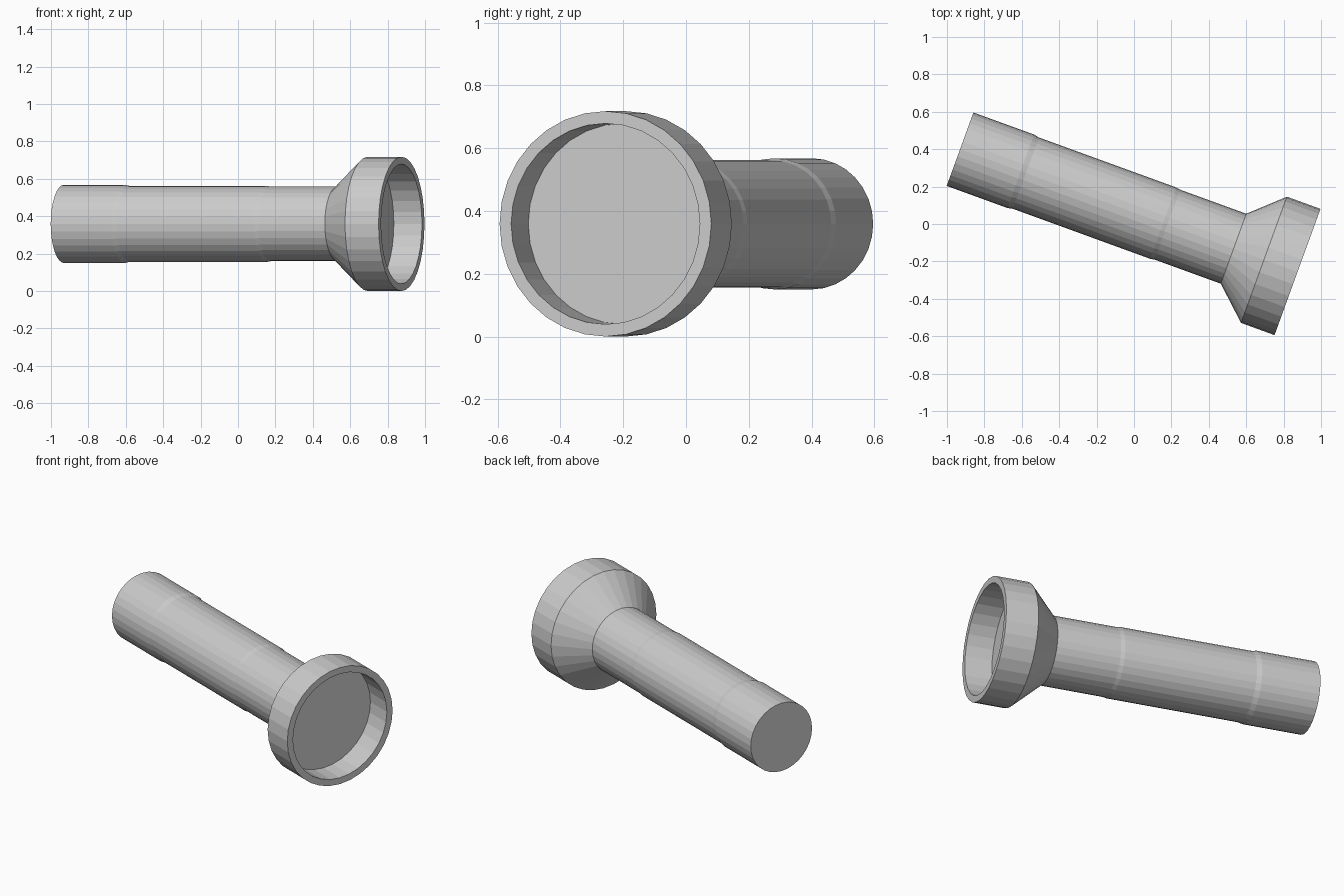
import bpy, bmesh
from math import cos, sin, pi, radians
from mathutils import Matrix

if "Cube" in bpy.data.objects:
    bpy.data.objects.remove(bpy.data.objects["Cube"])

SIDES = 32
# Torch axis: starts at the tail centre, turned 20 degrees in plan
PLACE = Matrix.Translation((-0.93, 0.40, 0.359)) @ Matrix.Rotation(radians(-20), 4, 'Z')


def lathe(name, profile, cap_start=False, cap_end=False):
    """Revolve (distance along axis, radius) points around the torch axis."""
    bm = bmesh.new()
    rings = []
    for t, r in profile:
        rings.append([bm.verts.new((t, r * cos(2 * pi * j / SIDES), r * sin(2 * pi * j / SIDES)))
                      for j in range(SIDES)])
    for a, b in zip(rings, rings[1:]):
        for j in range(SIDES):
            k = (j + 1) % SIDES
            bm.faces.new((a[j], a[k], b[k], b[j]))
    if cap_start:
        bm.faces.new(rings[0][::-1])
    if cap_end:
        bm.faces.new(rings[-1])
    bm.transform(PLACE)
    mesh = bpy.data.meshes.new(name)
    bm.to_mesh(mesh)
    bm.free()
    obj = bpy.data.objects.new(name, mesh)
    bpy.context.collection.objects.link(obj)
    return obj


# Tail cap with a small chamfer down to the barrel
lathe("tail_cap", [(0, 0.209), (0.345, 0.209), (0.375, 0.203)], cap_start=True)

# Barrel with a faint step near the switch area
lathe("barrel", [(0.375, 0.203), (1.155, 0.203), (1.18, 0.199), (1.556, 0.199)])

# Flared head, rim and the recess wall inside it
lathe("head", [(1.556, 0.199), (1.729, 0.359), (1.92, 0.359), (1.92, 0.32), (1.76, 0.32)])

# Flat lens closing the recess
lathe("lens", [(1.76, 0.32)], cap_end=True)
